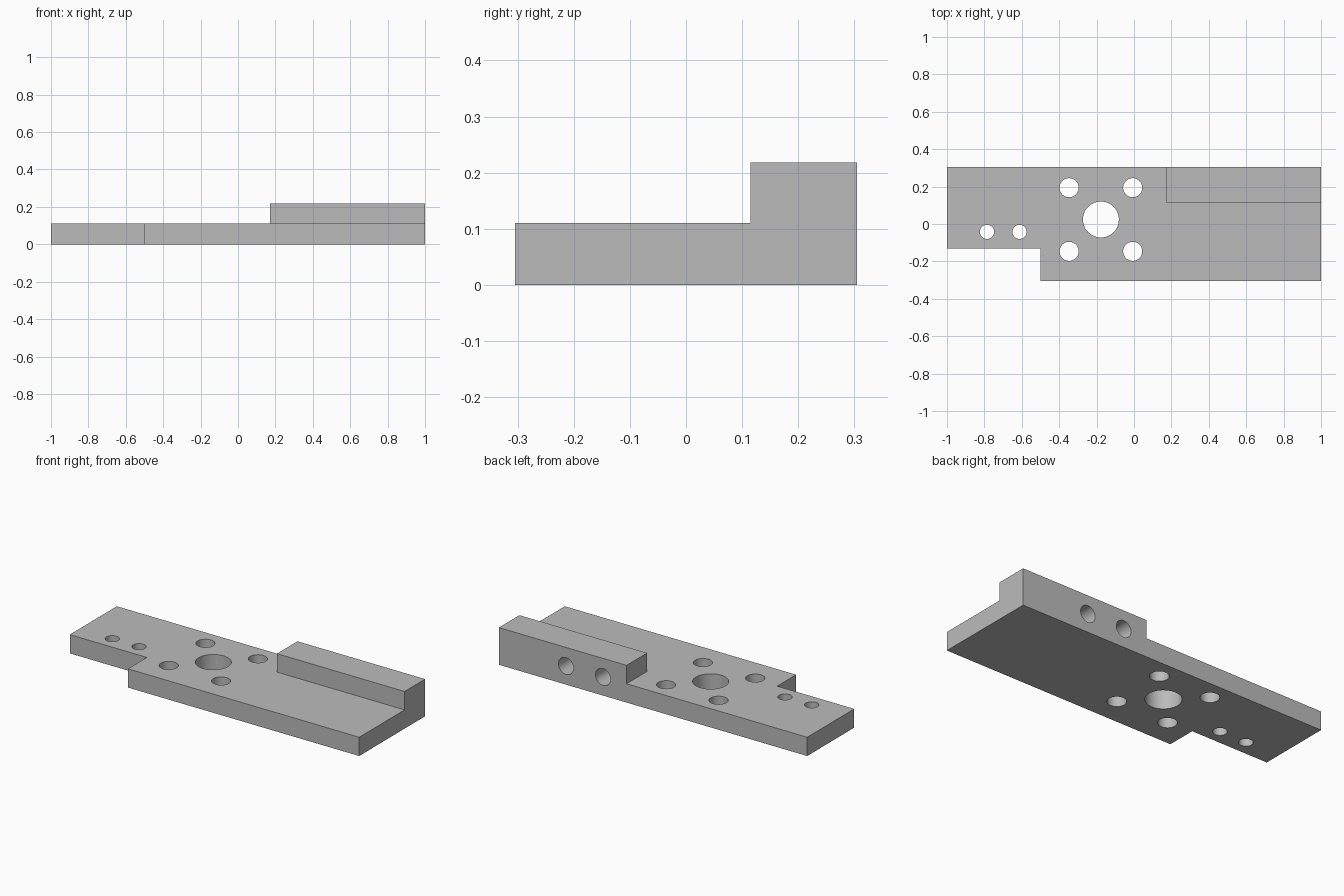
import bpy
import bmesh
from math import radians
from mathutils import Matrix, Vector

cube = bpy.data.objects.get("Cube")
if cube:
    bpy.data.objects.remove(cube, do_unlink=True)

grey = bpy.data.materials.new("plain grey")
grey.use_nodes = True
COLOUR = (0.5, 0.5, 0.5, 1)
grey.diffuse_color = COLOUR
grey.node_tree.nodes["Principled BSDF"].inputs["Base Color"].default_value = COLOUR

LEFT, BACK = 1.0, 0.305
THICK, TOP = 0.11, 0.218


def make_object(name, bm):
    mesh = bpy.data.meshes.new(name)
    bmesh.ops.recalc_face_normals(bm, faces=bm.faces)
    bm.to_mesh(mesh)
    bm.free()
    mesh.materials.append(grey)
    obj = bpy.data.objects.new(name, mesh)
    bpy.context.collection.objects.link(obj)
    return obj


def prism(bm, outline, axis_point, sweep):
    """Sweep a closed outline into a solid."""
    face = bm.faces.new([bm.verts.new(axis_point(p)) for p in outline])
    new = bmesh.ops.extrude_face_region(bm, geom=[face])["geom"]
    bmesh.ops.translate(bm, vec=sweep, verts=[v for v in new if isinstance(v, bmesh.types.BMVert)])


def drill(bm, centre, radius, depth, turn=0):
    """Add a drill cylinder along z, or along y when turned."""
    place = Matrix.Translation(centre) @ Matrix.Rotation(radians(turn), 4, "X")
    bmesh.ops.create_cone(bm, cap_ends=True, segments=48, radius1=radius,
                          radius2=radius, depth=depth, matrix=place)


# Plate with the notched front right corner
bm = bmesh.new()
outline = [(-LEFT, BACK), (-LEFT, -0.13), (-0.5, -0.13), (-0.5, -BACK), (LEFT, -BACK), (LEFT, BACK)]
prism(bm, outline, lambda p: (p[0], p[1], 0), Vector((0, 0, THICK)))
plate = make_object("bracket_plate", bm)

# Raised rail along the back left edge, sunk into the plate for a clean union
bm = bmesh.new()
rail_outline = [(0.172, 0.115), (LEFT, 0.115), (LEFT, BACK), (0.172, BACK)]
prism(bm, rail_outline, lambda p: (p[0], p[1], 0), Vector((0, 0, TOP)))
rail = make_object("rail_helper", bm)

# Drills: centre bore with four bolt holes, two end holes, two blind back holes
bm = bmesh.new()
bore_x, bore_y, offset = -0.177, 0.024, 0.17
drill(bm, (bore_x, bore_y, 0), 0.096, 1)
for sx in (-1, 1):
    for sy in (-1, 1):
        drill(bm, (bore_x + sx * offset, bore_y + sy * offset, 0), 0.051, 1)
for x in (-0.786, -0.612):
    drill(bm, (x, -0.042, 0), 0.038, 1)
for x in (0.565, 0.325):
    drill(bm, (x, BACK, TOP / 2), 0.049, 0.28, turn=90)
drills = make_object("drill_helper", bm)

for helper, operation in ((rail, "UNION"), (drills, "DIFFERENCE")):
    mod = plate.modifiers.new(operation.lower(), "BOOLEAN")
    mod.object = helper
    mod.operation = operation
    mod.solver = "EXACT"

# Apply the cuts and remove the helpers
bpy.ops.object.select_all(action="DESELECT")
plate.select_set(True)
bpy.context.view_layer.objects.active = plate
for mod in list(plate.modifiers):
    bpy.ops.object.modifier_apply(modifier=mod.name)
for helper in (rail, drills):
    bpy.data.objects.remove(helper, do_unlink=True)

# Smooth bores, sharp plate edges
bpy.ops.object.shade_smooth_by_angle(angle=radians(30))
